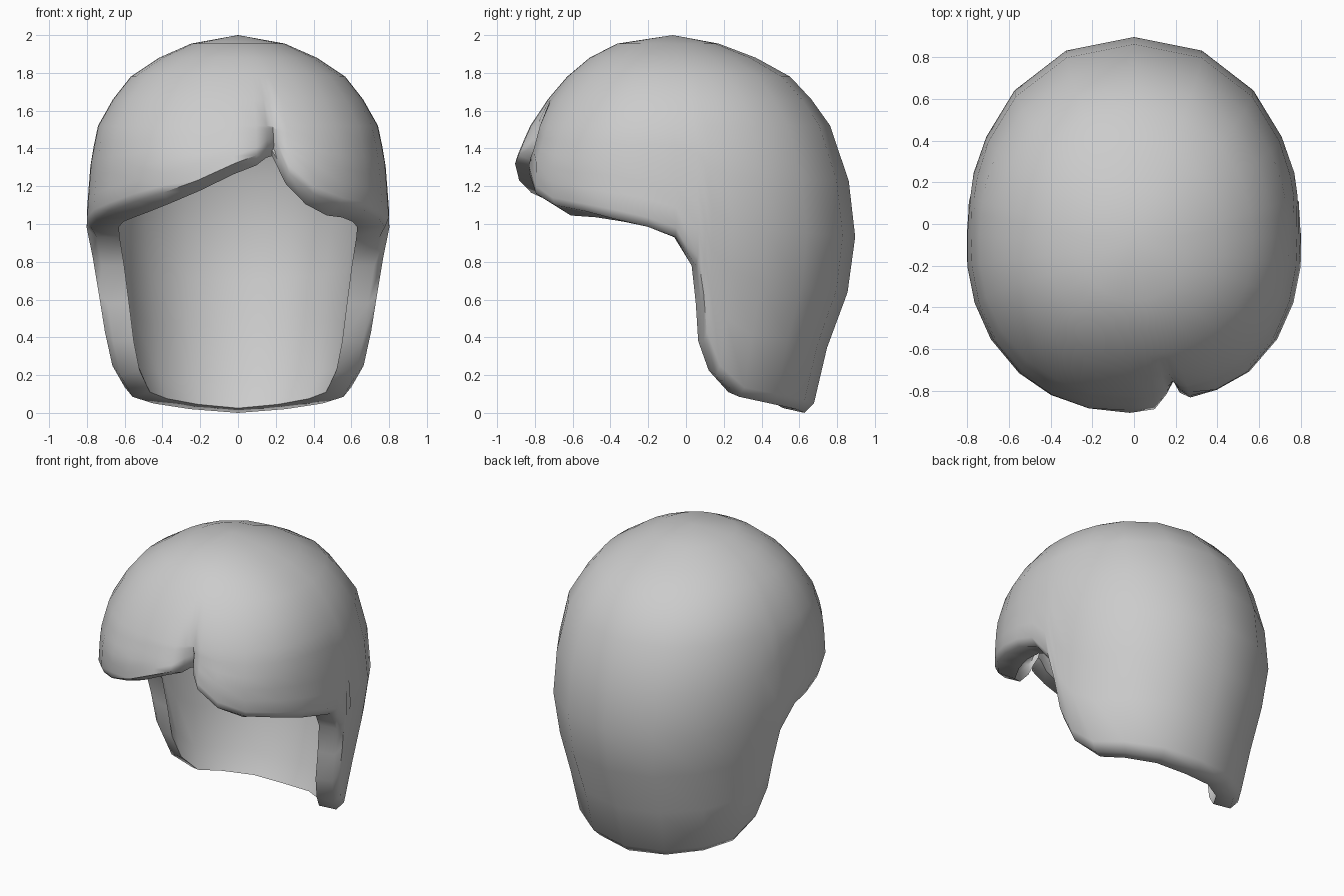
import bpy, bmesh, math

if "Cube" in bpy.data.objects:
    bpy.data.objects.remove(bpy.data.objects["Cube"])

YC = -0.1                                       # axis of the cross-sections
CROWN = [1.955, 1.88, 1.78, 1.66, 1.52]         # row heights shared by all columns
LOWER = 5                                       # rows between the crown and the edge

# Horizontal sections: height, half width, front y, back y
SECTIONS = [(2.0, 0, -0.1, -0.1), (1.93, 0.31, -0.43, 0.24), (1.8, 0.55, -0.61, 0.53),
            (1.55, 0.735, -0.81, 0.75), (1.33, 0.78, -0.905, 0.84), (1.0, 0.805, -0.905, 0.905),
            (0.65, 0.75, -0.90, 0.86), (0.4, 0.715, -0.90, 0.765), (0.2, 0.69, -0.90, 0.70),
            (0.0, 0.65, -0.90, 0.67)]

# Lower edge as (angle from the front, height)
SIDE = [(58, 1.07), (72, 1.025), (84, 0.985), (92, 0.93), (98, 0.78), (100, 0.58),
        (102, 0.38), (108, 0.2), (119, 0.085), (136, 0.05), (158, 0.02)]
FRINGE = [(-42, 1.12), (-28, 1.165), (-14, 1.23), (-1, 1.32), (6, 1.365), (10, 1.405),
          (12.5, 1.415), (14.5, 1.36), (18, 1.27), (28, 1.16), (42, 1.10)]
RIM = [(-a, z) for a, z in reversed(SIDE)] + FRINGE + SIDE + [(180, 0.0)]


def section(z):
    """Interpolate the section sizes so the crown comes out round."""
    s = math.sqrt(max(0.0, 2 - z))
    for lo, hi in zip(SECTIONS, SECTIONS[1:]):
        s0, s1 = math.sqrt(2 - lo[0]), math.sqrt(2 - hi[0])
        if s <= s1 + 1e-6:
            f = (s - s0) / (s1 - s0)
            return [p + (q - p) * f for p, q in zip(lo[1:], hi[1:])]
    return SECTIONS[-1][1:]


def outer(ang, z):
    a, yf, yb = section(z)
    r = math.radians(ang)
    e = 2 / 2.2
    x = math.copysign(a * abs(math.sin(r)) ** e, ang)
    y = YC + ((yf if abs(ang) < 90 else yb) - YC) * abs(math.cos(r)) ** e
    return x, y, z


def parting(ang, z):
    """Inward push of the groove above the notch and of the lobe beside it."""
    f = min(1, max(0, (1.64 - z) / 0.24))
    d = 0.11 * max(0, 1 - abs(ang - 12.5) / 4.5)
    if ang > 12.5:
        d = max(d, 0.045 * max(0, 1 - (ang - 12.5) / 35))
    return d * f


def vert_outer(ang, z, rim):
    x, y, z = outer(ang, z)
    k = 1.0
    if rim:                                     # rounded outer edge
        k = 1.0 if abs(ang) < 30 else 0.975 if abs(ang) < 90 else 0.945
    return x * k, YC + (y - YC) * k + parting(ang, z), z


def vert_inner(ang, z, rim):
    x, y, z = outer(ang, z)
    if not rim:
        drop = 0.13 * max(0, z - 1.3) / 0.7
        return x * 0.85, YC + (y - YC) * 0.865, z - drop
    a = abs(ang)
    kx = 0.79 + 0.2 * max(0, 1 - a / 60)
    ky = 0.83 if a < 90 else 0.80
    if a < 80:
        z -= 0.055 * min(1, (80 - a) / 35)
    elif z < 0.3:
        z += 0.025
    return x * kx, YC + (y - YC) * ky, z


def shell(bm, fn, top, edge, flip):
    """Grid from the crown down to the rim; returns the rim ring."""
    pole = bm.verts.new((0, -0.07, top))
    rings = [[bm.verts.new(fn(a, z, False)) for a, _ in RIM] for z in CROWN]
    for i in range(1, LOWER + 1):
        ring = []
        for a, zr in RIM:
            end = zr + (0.04 if abs(a) < 60 else edge)
            ring.append(bm.verts.new(fn(a, CROWN[-1] + (end - CROWN[-1]) * i / LOWER, False)))
        rings.append(ring)
    rings.append([bm.verts.new(fn(a, zr, True)) for a, zr in RIM])
    n = len(RIM)
    for j in range(n):
        k = (j + 1) % n
        faces = [(pole, rings[0][j], rings[0][k])]
        faces += [(u[j], v[j], v[k], u[k]) for u, v in zip(rings, rings[1:])]
        for f in faces:
            bm.faces.new(f[::-1] if flip else f)
    return rings[-1]


# Hair shell: outside, inside and the edge joining them
bm = bmesh.new()
out_rim = shell(bm, vert_outer, 2.0, 0.05, False)
in_rim = shell(bm, vert_inner, 1.87, 0.16, True)
for j in range(len(RIM)):
    k = (j + 1) % len(RIM)
    bm.faces.new((out_rim[j], in_rim[j], in_rim[k], out_rim[k]))
bmesh.ops.recalc_face_normals(bm, faces=bm.faces)
mesh = bpy.data.meshes.new("hair")
bm.to_mesh(mesh)
bm.free()
hair = bpy.data.objects.new("hair", mesh)
bpy.context.collection.objects.link(hair)
bpy.context.view_layer.objects.active = hair
hair.select_set(True)
bpy.ops.object.shade_smooth_by_angle(angle=math.radians(60))
